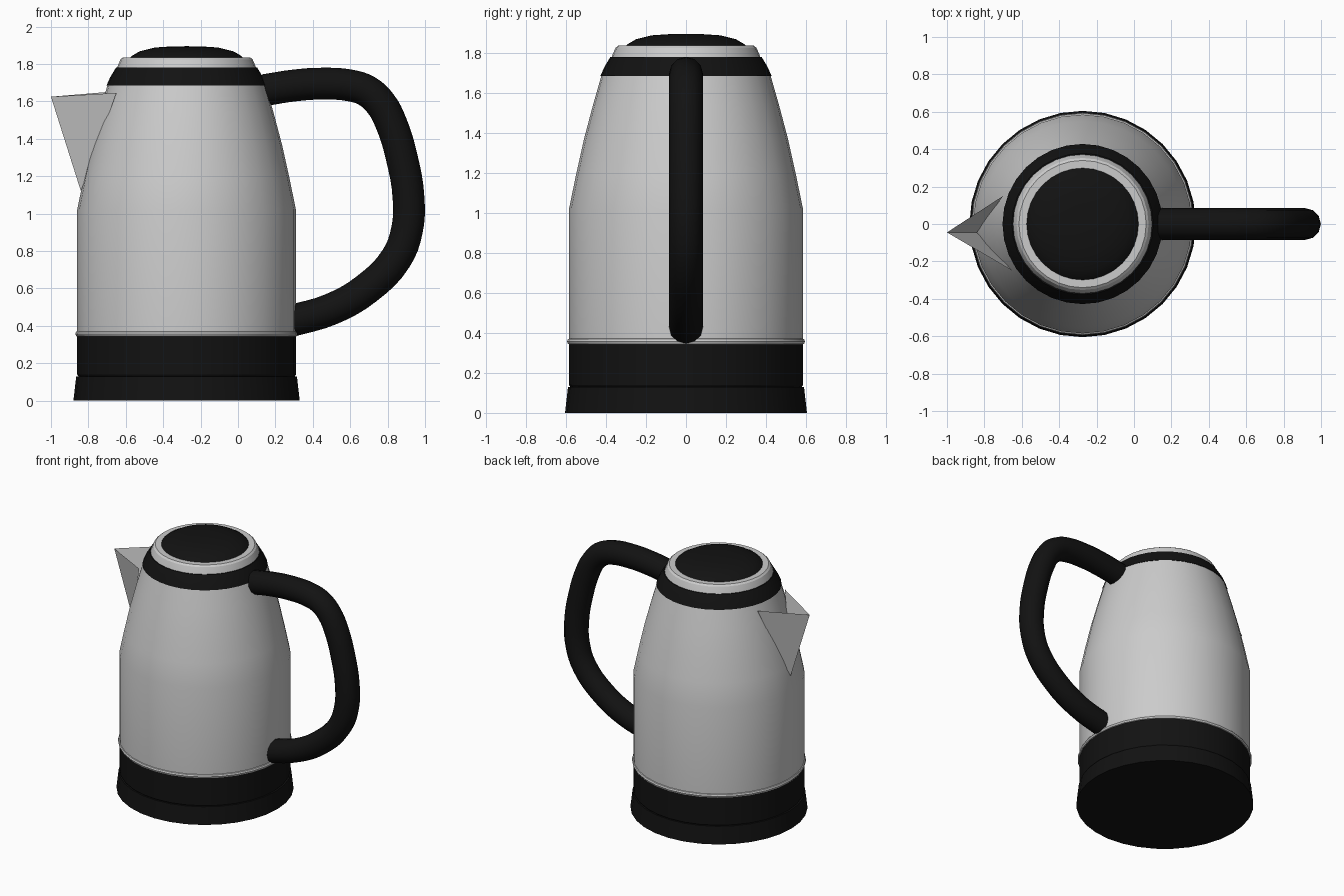
import bpy, bmesh, math

if "Cube" in bpy.data.objects:
    bpy.data.objects.remove(bpy.data.objects["Cube"])

CX = -0.275   # kettle axis
SIDES = 32


def material(name, rgb):
    m = bpy.data.materials.new(name)
    m.diffuse_color = (*rgb, 1)
    m.use_nodes = True
    m.node_tree.nodes["Principled BSDF"].inputs["Base Color"].default_value = m.diffuse_color
    return m


black = material("black_plastic", (0.006, 0.006, 0.006))


def finish(bm, name, mat=None, angle=25):
    me = bpy.data.meshes.new(name)
    bm.to_mesh(me)
    bm.free()
    ob = bpy.data.objects.new(name, me)
    bpy.context.collection.objects.link(ob)
    if mat:
        me.materials.append(mat)
    bpy.ops.object.select_all(action='DESELECT')
    ob.select_set(True)
    bpy.context.view_layer.objects.active = ob
    bpy.ops.object.shade_smooth_by_angle(angle=math.radians(angle))
    return ob


def lathe(name, profile, mat=None):
    """Spin (radius, z) points round the kettle axis."""
    bm = bmesh.new()
    vs = [bm.verts.new((CX + r, 0, z)) for r, z in profile]
    es = [bm.edges.new(p) for p in zip(vs, vs[1:])]
    bmesh.ops.spin(bm, geom=vs + es, cent=(CX, 0, 0), axis=(0, 0, 1),
                   angle=math.tau, steps=SIDES, use_merge=True)
    bmesh.ops.remove_doubles(bm, verts=bm.verts, dist=1e-5)
    bmesh.ops.recalc_face_normals(bm, faces=bm.faces)
    return finish(bm, name, mat)


# Stand and lower collar
lathe("power_base", [(0, 0), (0.605, 0), (0.59, 0.13), (0, 0.13)], black)
lathe("lower_collar", [(0, 0.125), (0.575, 0.125), (0.585, 0.14), (0.585, 0.345), (0, 0.345)], black)

# Steel ring
ring = [(0.58 + 0.015 * math.cos(a), 0.357 + 0.016 * math.sin(a))
        for a in (i * math.tau / 8 for i in range(9))]
lathe("trim_ring", ring)

# Steel body
lathe("body", [(0.585, 0.35), (0.585, 1.02), (0.55, 1.19), (0.51, 1.37),
               (0.465, 1.54), (0.422, 1.69)])

# Neck band, lid rim and lid
lathe("neck_band", [(0.41, 1.685), (0.428, 1.685), (0.408, 1.73), (0.378, 1.78), (0.35, 1.78)], black)
lathe("lid_rim", [(0.373, 1.775), (0.37, 1.785), (0.353, 1.825), (0.34, 1.836), (0, 1.836)])
lathe("lid", [(0, 1.83), (0.303, 1.832), (0.29, 1.845), (0.25, 1.868),
              (0.17, 1.888), (0.08, 1.894), (0, 1.895)], black)

# Open V-shaped spout
bm = bmesh.new()
tip, low, back, front = [bm.verts.new(p) for p in (
    (-1.0, -0.045, 1.625), (-0.84, -0.045, 1.12),
    (-0.70, 0.15, 1.65), (-0.65, -0.25, 1.645))]
bm.faces.new((tip, low, front))
bm.faces.new((tip, back, low))
finish(bm, "spout")

# Handle: round tube along a smooth path in the xz plane
path = [(0.14, 1.66), (0.30, 1.685), (0.45, 1.695), (0.60, 1.685), (0.69, 1.655),
        (0.765, 1.585), (0.82, 1.48), (0.873, 1.31), (0.912, 1.08), (0.903, 0.91),
        (0.845, 0.76), (0.69, 0.60), (0.50, 0.49), (0.28, 0.425)]
cu = bpy.data.curves.new("handle_path", 'CURVE')
cu.dimensions = '3D'
cu.bevel_depth = 0.085
cu.bevel_resolution = 4
cu.resolution_u = 4
cu.use_fill_caps = True
sp = cu.splines.new('BEZIER')
sp.bezier_points.add(len(path) - 1)
for bp, (x, z) in zip(sp.bezier_points, path):
    bp.co = (x, 0, z)
    bp.handle_left_type = bp.handle_right_type = 'AUTO'
tube = bpy.data.objects.new("handle_path", cu)
bpy.context.collection.objects.link(tube)
bpy.context.view_layer.update()
bm = bmesh.new()
bm.from_mesh(tube.to_mesh())
bmesh.ops.remove_doubles(bm, verts=bm.verts, dist=1e-5)
bpy.data.objects.remove(tube)
finish(bm, "handle", black, 40)
